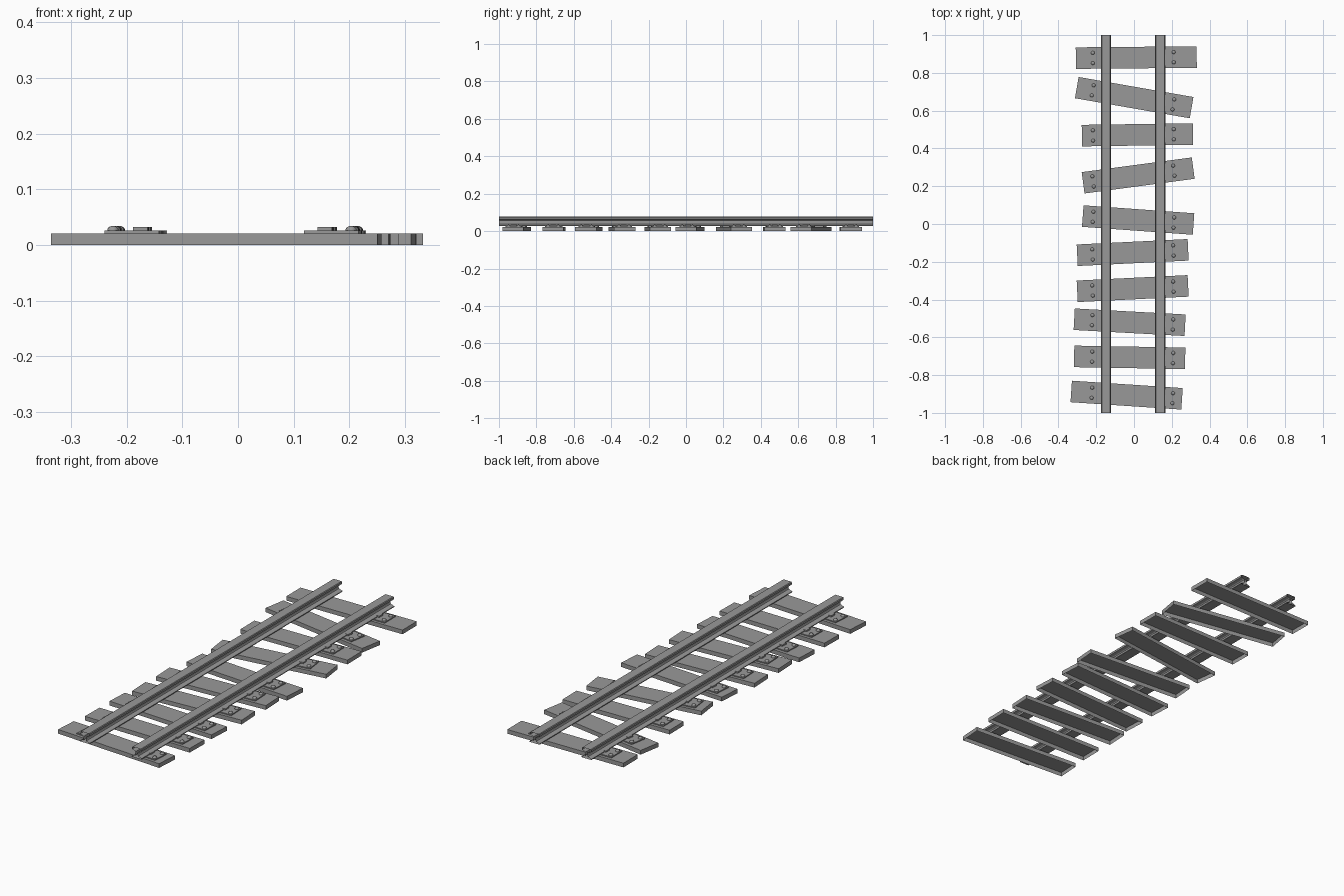
import bpy, bmesh
from math import radians, tan, sin, cos, pi
from mathutils import Matrix

cube = bpy.data.objects.get("Cube")
if cube:
    bpy.data.objects.remove(cube, do_unlink=True)

grey = bpy.data.materials.new("weathered_grey")
grey.use_nodes = True
colour = (0.318, 0.318, 0.318, 1)
grey.diffuse_color = colour
grey.node_tree.nodes["Principled BSDF"].inputs["Base Color"].default_value = colour

TIE_TOP = 0.021
PLATE_TOP = 0.026
RAIL_MID = -0.005


def finish(bm, name, pose=Matrix()):
    mesh = bpy.data.meshes.new(name)
    bm.to_mesh(mesh)
    bm.free()
    mesh.materials.append(grey)
    obj = bpy.data.objects.new(name, mesh)
    obj.matrix_world = pose
    bpy.context.collection.objects.link(obj)
    return obj


def add_box(bm, x0, x1, depth, z0, z1):
    """Box without an underside, centred on y."""
    size = Matrix.Diagonal((x1 - x0, depth, z1 - z0, 1))
    place = Matrix.Translation(((x0 + x1) / 2, 0, (z0 + z1) / 2))
    made = bmesh.ops.create_cube(bm, size=1, matrix=place @ size)
    faces = {f for v in made["verts"] for f in v.link_faces}
    under = [f for f in faces if f.normal.z < -0.5 or f.calc_center_median().z < z0 + 1e-5]
    bmesh.ops.delete(bm, geom=under, context="FACES_ONLY")


def add_bolt(bm, x, y, radius=0.01, height=0.008, sides=10):
    """Low domed bolt head made of stacked rings."""
    rings = []
    for r, h in ((1, 0), (1, 0.35), (0.75, 0.8), (0.35, 1)):
        rings.append([bm.verts.new((x + r * radius * cos(2 * pi * i / sides),
                                    y + r * radius * sin(2 * pi * i / sides),
                                    PLATE_TOP + h * height)) for i in range(sides)])
    for low, high in zip(rings, rings[1:]):
        for i in range(sides):
            j = (i + 1) % sides
            bm.faces.new((low[i], low[j], high[j], high[i])).smooth = True
    bm.faces.new(rings[-1]).smooth = True


# Crooked ties: centre x, centre y, length, turn in degrees
ties = [
    (0.012, 0.881, 0.64, 0.5), (0.001, 0.669, 0.617, -9.9),
    (0.018, 0.472, 0.588, 0.8), (0.022, 0.257, 0.588, 7.6),
    (0.022, 0.021, 0.588, -4.1), (-0.007, -0.151, 0.588, 2.8),
    (-0.007, -0.342, 0.588, 2.8), (-0.023, -0.520, 0.588, -3.1),
    (-0.023, -0.706, 0.588, -1.0), (-0.039, -0.906, 0.588, -3.8),
]
for n, (cx, cy, length, angle) in enumerate(ties, 1):
    turn = Matrix.Rotation(radians(angle), 4, "Z")
    bm = bmesh.new()
    add_box(bm, -length / 2, length / 2, 0.114, 0, TIE_TOP)
    finish(bm, f"tie_{n}", Matrix.Translation((cx, cy, 0)) @ turn)

    # Rail fixings: plate, clip and two bolts outside each rail
    for side, label in ((1, "left"), (-1, "right")):
        bm = bmesh.new()
        add_box(bm, -0.049, 0.049, 0.085, TIE_TOP, PLATE_TOP)
        add_box(bm, -0.026, 0.0, 0.03, PLATE_TOP, 0.033)
        for y in (-0.027, 0.027):
            add_bolt(bm, 0.035, y)
        x = RAIL_MID + 0.1 * cx + side * 0.179
        y = cy + (x - cx) * tan(radians(angle))
        flip = Matrix.Rotation(0 if side > 0 else pi, 4, "Z")
        finish(bm, f"{label}_fixing_{n}", Matrix.Translation((x, y, 0)) @ turn @ flip)

# Rails: flanged profile swept along y, open at both ends
half = [(0.027, 0.026), (0.027, 0.030), (0.008, 0.037), (0.006, 0.042),
        (0.006, 0.056), (0.010, 0.060), (0.025, 0.064), (0.025, 0.074), (0.022, 0.077)]
profile = half + [(-x, z) for x, z in reversed(half)]
for side, label in ((1, "left"), (-1, "right")):
    bm = bmesh.new()
    front, back = ([bm.verts.new((x, y, z)) for x, z in profile] for y in (-1, 1))
    for i in range(len(profile)):
        j = (i + 1) % len(profile)
        bm.faces.new((front[i], front[j], back[j], back[i]))
    bmesh.ops.recalc_face_normals(bm, faces=bm.faces)
    finish(bm, f"{label}_rail", Matrix.Translation((RAIL_MID + side * 0.1435, 0, 0)))
